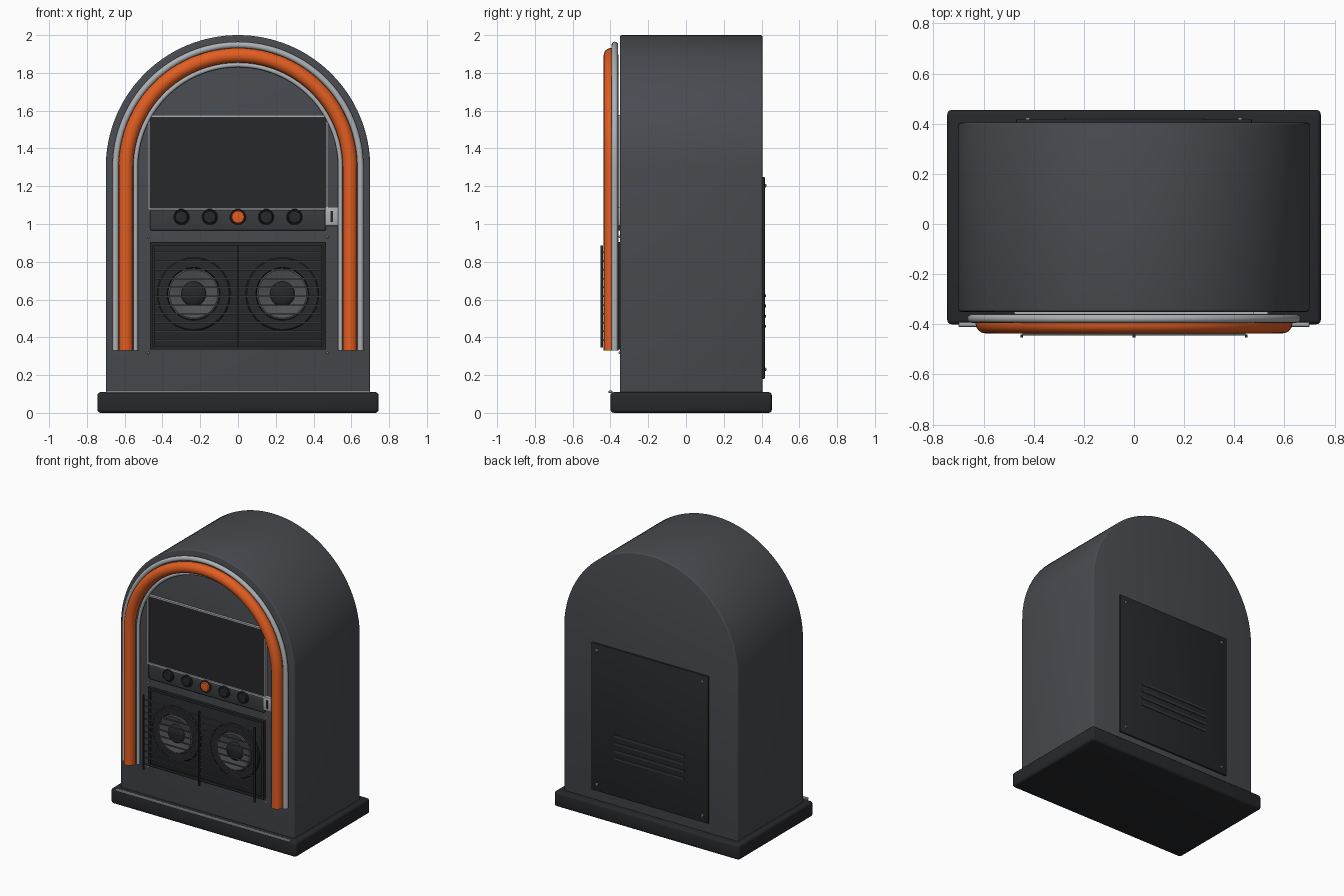
import bpy, bmesh, math
from math import pi, sin, cos

if "Cube" in bpy.data.objects:
    bpy.data.objects.remove(bpy.data.objects["Cube"])


def material(name, rgb):
    m = bpy.data.materials.new(name)
    m.diffuse_color = (*rgb, 1)
    m.use_nodes = True
    m.node_tree.nodes["Principled BSDF"].inputs["Base Color"].default_value = m.diffuse_color
    return m


BODY = material("charcoal", (0.065, 0.07, 0.08))
DARK = material("near_black", (0.02, 0.021, 0.024))
MID = material("dark_grey", (0.04, 0.043, 0.048))
CONE = material("cone_grey", (0.085, 0.087, 0.092))
CHROME = material("chrome", (0.42, 0.44, 0.46))
ORANGE = material("orange", (0.76, 0.11, 0.015))


def finish(ob, mat, bevel=0, segments=3):
    ob.data.materials.append(mat)
    bpy.ops.object.select_all(action='DESELECT')
    ob.select_set(True)
    bpy.context.view_layer.objects.active = ob
    if bevel:
        b = ob.modifiers.new("bevel", 'BEVEL')
        b.width, b.segments, b.limit_method = bevel, segments, 'ANGLE'
        bpy.ops.object.modifier_apply(modifier="bevel")
    bpy.ops.object.shade_smooth_by_angle(angle=math.radians(35))
    return ob


def mesh_object(name, bm):
    bmesh.ops.recalc_face_normals(bm, faces=bm.faces)
    me = bpy.data.meshes.new(name)
    bm.to_mesh(me)
    bm.free()
    ob = bpy.data.objects.new(name, me)
    bpy.context.collection.objects.link(ob)
    return ob


def box(name, x, y, z, mat, bevel=0, segments=3):
    """Box from (min, max) ranges."""
    bm = bmesh.new()
    bmesh.ops.create_cube(bm, size=1)
    for v in bm.verts:
        v.co = [r[0] + (c + 0.5) * (r[1] - r[0]) for c, r in zip(v.co, (x, y, z))]
    return finish(mesh_object(name, bm), mat, bevel, segments)


def arch(radius, bottom, spring=1.3, n=64):
    """Round-topped path in the xz plane."""
    pts = [(radius * cos(pi * i / n), spring + radius * sin(pi * i / n)) for i in range(n + 1)]
    return [(radius, bottom)] + pts + [(-radius, bottom)]


def tube(name, radius, thick, y, mat):
    cu = bpy.data.curves.new(name, 'CURVE')
    cu.dimensions = '3D'
    cu.bevel_depth, cu.bevel_resolution, cu.use_fill_caps = thick, 6, True
    pts = arch(radius, 0.33)
    sp = cu.splines.new('POLY')
    sp.points.add(len(pts) - 1)
    for p, (x, z) in zip(sp.points, pts):
        p.co = (x, y, z, 1)
    ob = bpy.data.objects.new(name, cu)
    bpy.context.collection.objects.link(ob)
    bpy.ops.object.select_all(action='DESELECT')
    ob.select_set(True)
    bpy.context.view_layer.objects.active = ob
    bpy.ops.object.convert(target='MESH')
    return finish(bpy.context.object, mat)


def lathe(name, x, z, profile, mat, n=48):
    """Turn (radius, y) points about an axis running along y."""
    bm = bmesh.new()
    vs = [bm.verts.new((x + r, y, z)) for r, y in profile]
    es = [bm.edges.new(p) for p in zip(vs, vs[1:])]
    bmesh.ops.spin(bm, geom=vs + es, cent=(x, 0, z), axis=(0, 1, 0), angle=2 * pi, steps=n)
    bmesh.ops.remove_doubles(bm, verts=bm.verts, dist=1e-5)
    return finish(mesh_object(name, bm), mat)


def frame(name, x, y, z, w, mat):
    """Rectangular border made of four bars."""
    box(name + "_top", x, y, (z[1] - w, z[1]), mat)
    box(name + "_bottom", x, y, (z[0], z[0] + w), mat)
    box(name + "_left", (x[0], x[0] + w), y, (z[0] + w, z[1] - w), mat)
    box(name + "_right", (x[1] - w, x[1]), y, (z[0] + w, z[1] - w), mat)


# Cabinet: arch profile extruded front to back
bm = bmesh.new()
face = bm.faces.new([bm.verts.new((x, -0.35, z)) for x, z in arch(0.7, 0.1)])
ext = bmesh.ops.extrude_face_region(bm, geom=[face])
for v in ext["geom"]:
    if isinstance(v, bmesh.types.BMVert):
        v.co.y = 0.405
finish(mesh_object("cabinet", bm), BODY, 0.01)

# Plinth and its trim strip
box("plinth", (-0.745, 0.745), (-0.4, 0.455), (0, 0.11), DARK, 0.018)
box("plinth_trim", (-0.7, 0.7), (-0.41, -0.39), (0.104, 0.119), CHROME, 0.003, 1)

# Arch tubes
tube("glow_tube", 0.593, 0.039, -0.397, ORANGE)
tube("outer_trim_tube", 0.648, 0.017, -0.377, CHROME)
tube("inner_trim_tube", 0.542, 0.012, -0.372, CHROME)

# Display window with bright frame
box("display_window", (-0.47, 0.47), (-0.358, -0.34), (1.08, 1.57), DARK)
frame("display_frame", (-0.477, 0.477), (-0.368, -0.345), (1.073, 1.577), 0.012, CHROME)

# Button panel and buttons
box("button_panel", (-0.465, 0.465), (-0.368, -0.34), (0.965, 1.073), MID, 0.01)
for i in range(5):
    x = -0.3 + 0.15 * i
    lathe(f"button_ring_{i}", x, 1.037,
          [(0.035, -0.36), (0.035, -0.376), (0.039, -0.379), (0.043, -0.376), (0.043, -0.36)], DARK, 32)
    lathe(f"button_{i}", x, 1.037,
          [(0.035, -0.36), (0.035, -0.38), (0.031, -0.386), (0, -0.388)], ORANGE if i == 2 else DARK, 32)

# Coin slot
box("coin_plate", (0.461, 0.535), (-0.375, -0.345), (0.99, 1.09), CHROME, 0.004, 2)
box("coin_slot", (0.489, 0.503), (-0.378, -0.36), (1.01, 1.07), DARK)

# Speaker panel with raised border
box("speaker_panel", (-0.465, 0.465), (-0.362, -0.34), (0.335, 0.905), DARK, 0.006, 2)
frame("speaker_border", (-0.465, 0.465), (-0.37, -0.345), (0.335, 0.905), 0.018, DARK)

# Speakers: surround, cone and dome
for side, x in (("left", -0.235), ("right", 0.235)):
    lathe(f"speaker_surround_{side}", x, 0.63,
          [(0.195, -0.355), (0.195, -0.372), (0.188, -0.378), (0.14, -0.378), (0.135, -0.36)], DARK)
    lathe(f"speaker_cone_{side}", x, 0.63,
          [(0.136, -0.36), (0.136, -0.385), (0.128, -0.389), (0.06, -0.37), (0.06, -0.36)], CONE)
    lathe(f"speaker_dome_{side}", x, 0.63,
          [(0.066, -0.36)] + [(0.066 * cos(a * pi / 12), -0.37 - 0.025 * sin(a * pi / 12)) for a in range(7)], DARK)

# Grille in front of the speakers
for i in range(11):
    z = 0.385 + 0.0465 * i
    box(f"grille_slat_{i}", (-0.445, 0.445), (-0.444, -0.436), (z - 0.004, z + 0.004), CONE)
for i, x in enumerate((-0.447, 0, 0.447)):
    box(f"grille_bar_{i}", (x - 0.005, x + 0.005), (-0.453, -0.44), (0.345, 0.887), DARK)


def screws(name, xs, zs, y, out, r):
    for i, x in enumerate(xs):
        for j, z in enumerate(zs):
            lathe(f"{name}_{i}{j}", x, z, [(r, y), (r, y + out * 0.7), (r * 0.6, y + out), (0, y + out)], CHROME, 12)


screws("front_screw", (-0.475, 0.475), (0.318, 0.932), -0.345, -0.012, 0.006)

# Service panel on the back with vents
box("service_panel", (-0.47, 0.47), (0.39, 0.417), (0.18, 1.25), DARK, 0.004, 2)
screws("service_screw", (-0.423, 0.423), (0.23, 1.203), 0.415, 0.01, 0.009)
for i in range(4):
    z = 0.458 + 0.054 * i
    box(f"vent_slat_{i}", (-0.28, 0.28), (0.41, 0.423), (z - 0.007, z + 0.007), MID)
